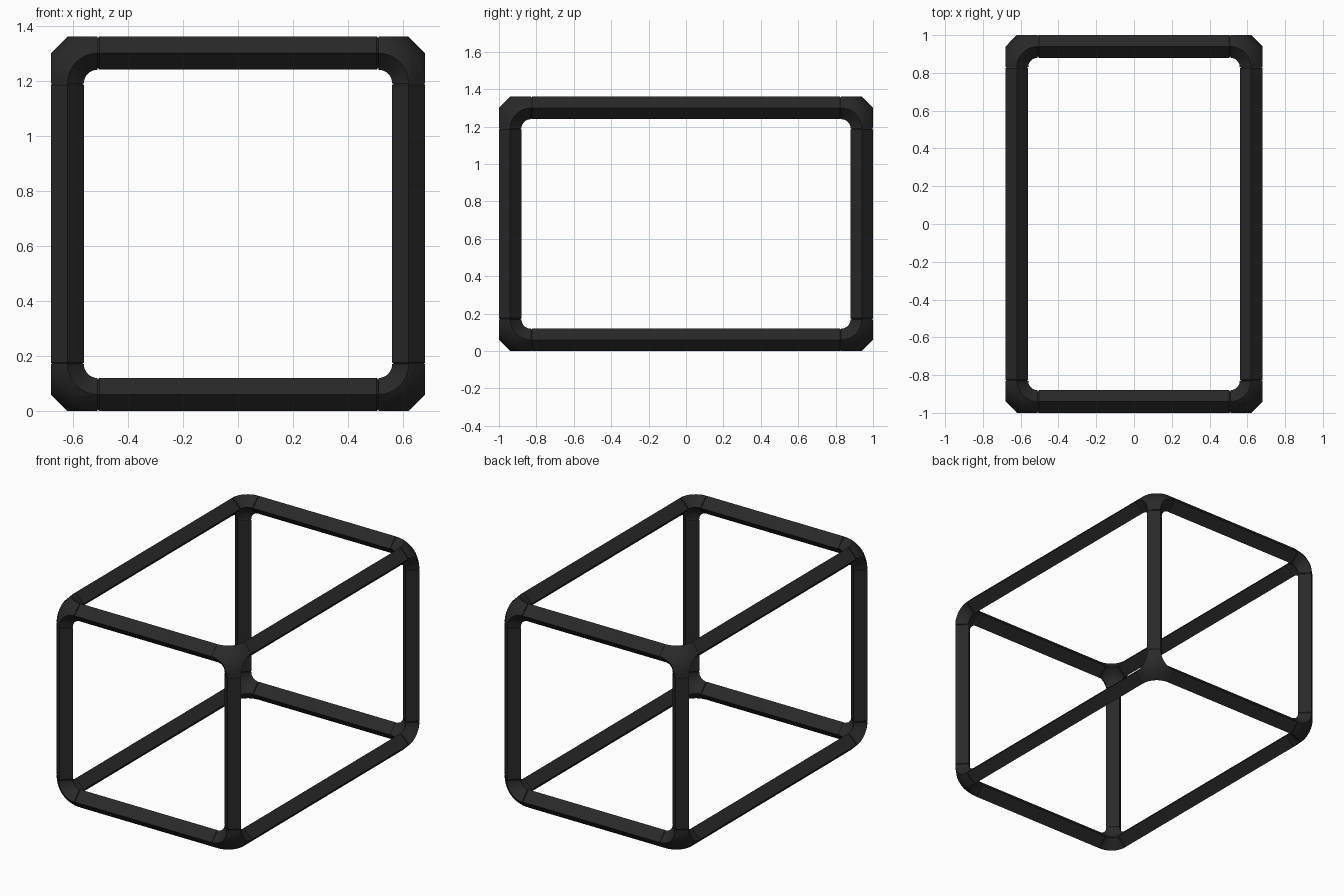
import bpy, bmesh
from math import sin, cos, pi, radians
from mathutils import Vector

if "Cube" in bpy.data.objects:
    bpy.data.objects.remove(bpy.data.objects["Cube"], do_unlink=True)

HALF = Vector((0.68, 1.0, 0.68))   # half size of the whole frame
R = 0.06                           # half width of the diamond bar
JOINT = 0.17                       # length of a corner joint
SEAM = 0.006                       # bevel at the bar ends
STEPS, RINGS = 8, 5
CENTRE = Vector((0, 0, HALF.z))
SIDES = (("right", "left"), ("front", "back"), ("bottom", "top"))

black = bpy.data.materials.new("matte_black")
black.use_nodes = True
colour = (0.022, 0.022, 0.022, 1)
black.diffuse_color = colour
shader = black.node_tree.nodes["Principled BSDF"]
shader.inputs["Base Color"].default_value = colour
shader.inputs["Roughness"].default_value = 0.7


def finish(bm, name, smooth):
    bmesh.ops.recalc_face_normals(bm, faces=bm.faces)
    mesh = bpy.data.meshes.new(name)
    bm.to_mesh(mesh)
    bm.free()
    mesh.materials.append(black)
    ob = bpy.data.objects.new(name, mesh)
    bpy.context.collection.objects.link(ob)
    if smooth:
        bpy.ops.object.select_all(action='DESELECT')
        ob.select_set(True)
        bpy.context.view_layer.objects.active = ob
        bpy.ops.object.shade_smooth_by_angle(angle=radians(35))


def label(signs, axes):
    return "_".join(SIDES[a][signs[a] > 0] for a in axes)


def bar(axis, signs):
    """Diamond bar between two joints, with bevelled ends."""
    a, b = (axis + 1) % 3, (axis + 2) % 3
    end = HALF[axis] - JOINT
    bm = bmesh.new()
    loops = []
    for pos, rad in ((-end, R - SEAM), (SEAM - end, R), (end - SEAM, R), (end, R - SEAM)):
        loop = []
        for i in range(4):
            p = Vector()
            p[axis] = pos
            p[a] = signs[a] * (HALF[a] - R) + rad * cos(i * pi / 2)
            p[b] = signs[b] * (HALF[b] - R) + rad * sin(i * pi / 2)
            loop.append(bm.verts.new(p + CENTRE))
        loops.append(loop)
    for lo, hi in zip(loops, loops[1:]):
        for i in range(4):
            j = (i + 1) % 4
            bm.faces.new((lo[i], lo[j], hi[j], hi[i]))
    bm.faces.new(loops[0])
    bm.faces.new(loops[-1])
    finish(bm, label(signs, sorted((a, b), reverse=True)) + "_bar", False)


def arc(bm, axis, radius, height):
    """Quarter-circle ridge in the plane across one axis."""
    verts = []
    for i in range(STEPS + 1):
        p = Vector()
        p[axis] = height
        p[(axis + 1) % 3] = radius * cos(i * pi / 2 / STEPS)
        p[(axis + 2) % 3] = radius * sin(i * pi / 2 / STEPS)
        verts.append(bm.verts.new(p))
    return verts


def round_patch(bm, arcs):
    """Spherical patch bounded by three ridges."""
    rim = arcs[0] + arcs[2] + arcs[1]
    radius = rim[0].co.length
    middle = Vector((1, 1, 1)).normalized() * radius
    outer = rim
    for ring in range(RINGS - 1, 0, -1):
        inner = [bm.verts.new(middle.lerp(v.co, ring / RINGS).normalized() * radius)
                 for v in rim]
        for i in range(len(rim)):
            j = (i + 1) % len(rim)
            bm.faces.new((outer[i], outer[j], inner[j], inner[i]))
        outer = inner
    tip = bm.verts.new(middle)
    for i in range(len(rim)):
        bm.faces.new((outer[i], outer[(i + 1) % len(rim)], tip))


def joint(signs):
    """Three-way rounded corner."""
    bm = bmesh.new()
    outside = [arc(bm, k, JOINT - R, JOINT) for k in range(3)]
    inside = [arc(bm, k, JOINT - 2 * R, JOINT - R) for k in range(3)]
    round_patch(bm, outside)
    round_patch(bm, inside)
    for o, n in zip(outside, inside):
        for i in range(STEPS):
            bm.faces.new((o[i], o[i + 1], n[i + 1], n[i]))
    bmesh.ops.holes_fill(bm, edges=bm.edges, sides=4)
    # Place in the corner, mirrored by the signs
    for v in bm.verts:
        v.co = Vector([signs[k] * (HALF[k] - JOINT + v.co[k]) for k in range(3)]) + CENTRE
    finish(bm, label(signs, (2, 1, 0)) + "_corner_joint", True)


# Eight corner joints
for sx in (-1, 1):
    for sy in (-1, 1):
        for sz in (-1, 1):
            joint((sx, sy, sz))

# Twelve bars, four along each axis
for axis in range(3):
    for s in (-1, 1):
        for t in (-1, 1):
            signs = [0, 0, 0]
            signs[(axis + 1) % 3], signs[(axis + 2) % 3] = s, t
            bar(axis, signs)
